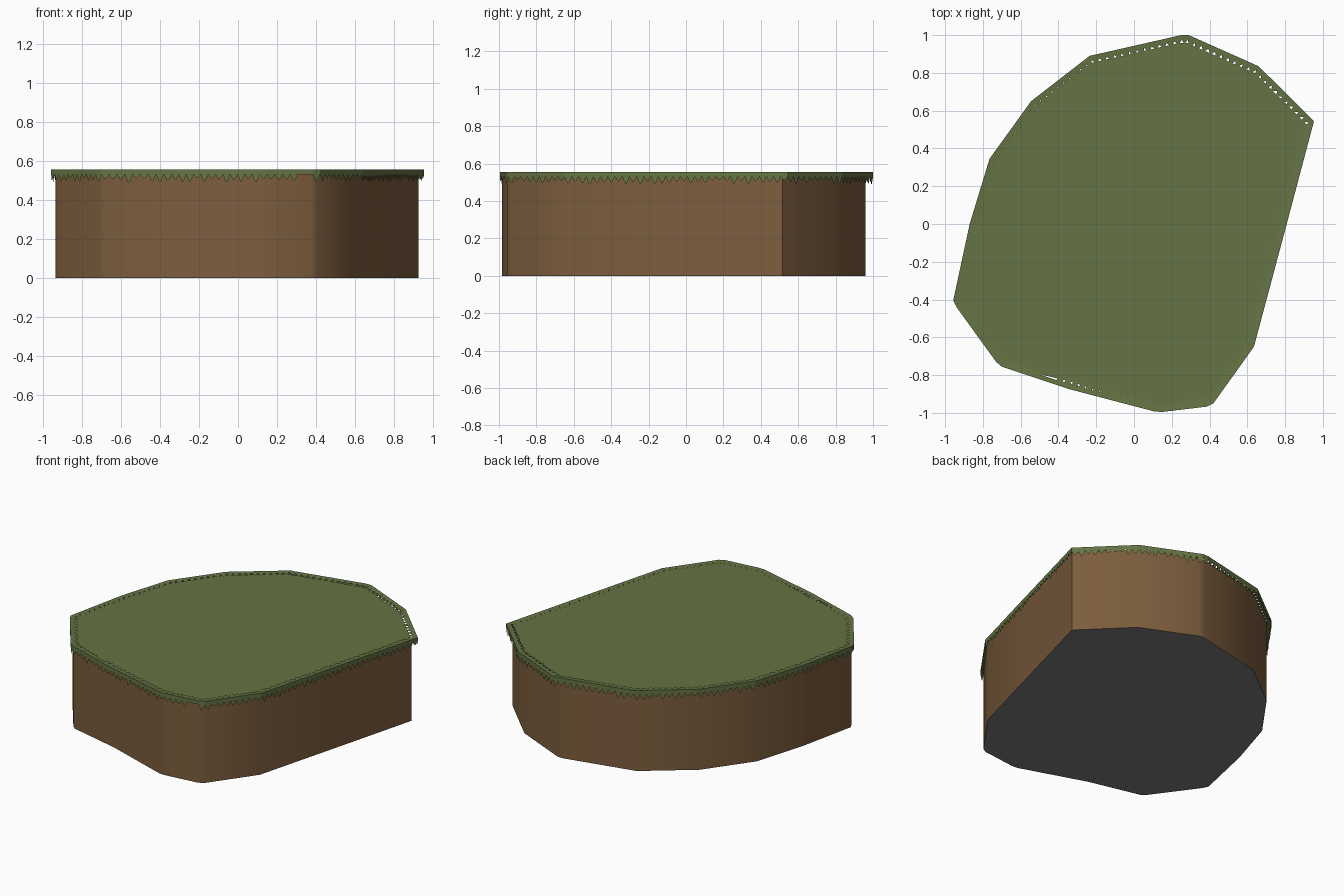
import bpy, bmesh, math, random
from mathutils import Vector

if "Cube" in bpy.data.objects:
    bpy.data.objects.remove(bpy.data.objects["Cube"])

random.seed(4)
TOP = 0.555


def material(name, rgb):
    m = bpy.data.materials.new(name)
    m.diffuse_color = (*rgb, 1)
    m.use_nodes = True
    m.node_tree.nodes["Principled BSDF"].inputs["Base Color"].default_value = m.diffuse_color
    return m


grass = material("grass green", (0.13, 0.175, 0.058))
earth = material("earth brown", (0.20, 0.11, 0.047))
stone = material("underside grey", (0.2, 0.2, 0.2))

# Outlines, counter-clockwise: grass rim, and the slightly smaller earth block
rim = [Vector(p) for p in [
    (0.29, 1.0), (0.25, 1.0), (-0.235, 0.89), (-0.545, 0.65), (-0.765, 0.345),
    (-0.87, 0.0), (-0.957, -0.405), (-0.94, -0.44), (-0.73, -0.73), (-0.70, -0.755),
    (-0.34, -0.875), (0.11, -0.993), (0.15, -0.995), (0.385, -0.967), (0.42, -0.95),
    (0.635, -0.65), (0.79, -0.07), (0.953, 0.545), (0.66, 0.835)]]
block = [Vector((p.x * 0.974 - 0.0025, p.y * 0.974 - 0.015)) for p in rim]
block[10].y = -0.835      # the earth is flatter here, leaving a gap under the rim


def add_object(name, bm, mats):
    me = bpy.data.meshes.new(name)
    bm.to_mesh(me)
    bm.free()
    for m in mats:
        me.materials.append(m)
    ob = bpy.data.objects.new(name, me)
    bpy.context.collection.objects.link(ob)
    return ob


# Earth block: brown walls, grey underside, green lawn on top
bm = bmesh.new()
low = [bm.verts.new((p.x, p.y, 0)) for p in block]
high = [bm.verts.new((p.x, p.y, TOP - 0.008)) for p in block]
n = len(block)
for i in range(n):
    j = (i + 1) % n
    bm.faces.new((low[i], low[j], high[j], high[i])).material_index = 0
bm.faces.new(low[::-1]).material_index = 1
bm.faces.new(high).material_index = 2
ob = add_object("earth_block", bm, [earth, stone, grass])
bpy.context.view_layer.objects.active = ob
ob.select_set(True)
bpy.ops.object.shade_smooth_by_angle(angle=math.radians(60))
ob.select_set(False)


def inward_normals(path):
    """Mitred inward direction at every corner."""
    out = []
    for i, p in enumerate(path):
        a = (p - path[i - 1]).normalized()
        b = (path[(i + 1) % len(path)] - p).normalized()
        na, nb = Vector((-a.y, a.x)), Vector((-b.y, b.x))
        m = (na + nb).normalized()
        out.append(m / max(m.dot(na), 0.5))
    return out


normals = inward_normals(rim)
# Rounded tooth outline: (position along the tooth base, depth)
TOOTH = [(0, 0), (0.2, 0.5), (0.38, 0.92), (0.5, 1), (0.62, 0.92), (0.8, 0.5), (1, 0)]


def fringe(name, inward, drop, band, shortest, longest, gap):
    """Strip along the rim whose free edge is cut into grass blades."""
    bm = bmesh.new()
    for i in range(n):
        j = (i + 1) % n
        a, b, na, nb = rim[i], rim[j], normals[i], normals[j]

        def at(t, d):
            p = a.lerp(b, t) + na.lerp(nb, t) * d * inward
            return bm.verts.new((p.x, p.y, TOP - d * drop))
        bm.faces.new([at(0, 0), at(1, 0), at(1, band), at(0, band)])
        count = max(1, round((b - a).length / 0.04))
        for k in range(count):
            if (a.lerp(b, (k + 0.5) / count) - Vector(gap)).length < 0.035:
                continue
            depth = random.uniform(shortest, longest)
            shape = [at((k + u) / count, band + v * depth) for u, v in TOOTH]
            f = bm.faces.new(shape[::-1])
            f.normal_update()
    for f in bm.faces:      # blades face up on the lawn, outward on the wall
        f.normal_update()
        c = f.calc_center_median()
        want = Vector((0, 0, 1)) if inward else Vector((c.x, c.y, 0))
        if f.normal.dot(want) < 0:
            f.normal_flip()
    add_object(name, bm, [grass])


# Flat rim with blades pointing in over the lawn, and the hanging skirt
fringe("lawn_edge_fringe", 1, 0.08, 0.024, 0.018, 0.036, (-0.45, -0.84))
fringe("hanging_fringe", 0, 1, 0.024, 0.018, 0.042, (0.35, -0.97))
